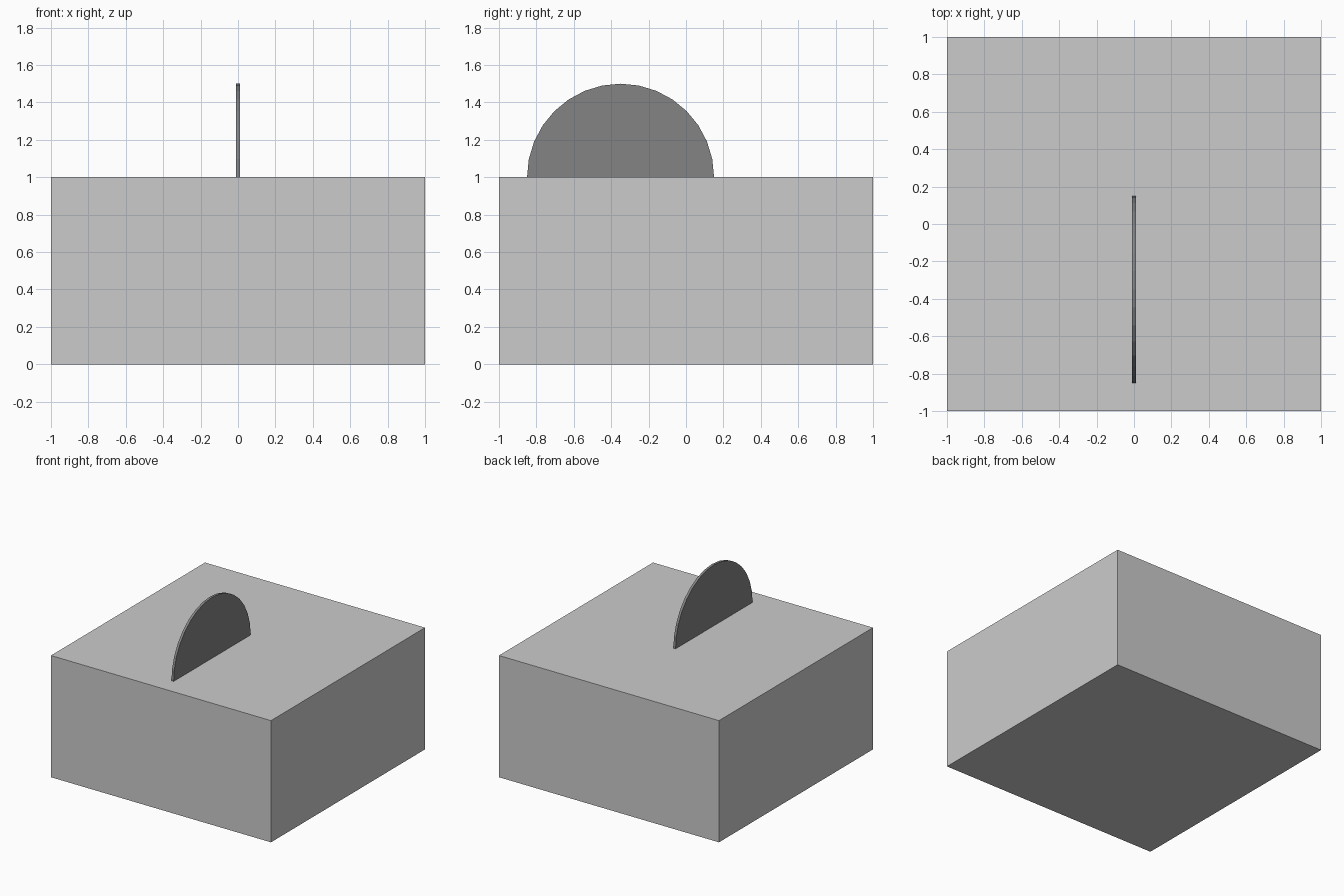
import bpy
import math

if "Cube" in bpy.data.objects:
    bpy.data.objects.remove(bpy.data.objects["Cube"])

# Table block
bpy.ops.mesh.primitive_cube_add(size=1, location=(0, 0, 0.5))
table = bpy.context.object
table.name = "table_block"
table.scale = (2, 2, 1)
bpy.ops.object.transform_apply(location=False, rotation=False, scale=True)

# Thin round blade, half sunk into the table
bpy.ops.mesh.primitive_cylinder_add(
    vertices=32, radius=0.5, depth=0.02,
    location=(0, -0.35, 1), rotation=(0, math.pi / 2, 0))
blade = bpy.context.object
blade.name = "blade"

# Dark grey for the blade
dark = bpy.data.materials.new("dark_grey")
dark.diffuse_color = (0.23, 0.23, 0.23, 1)
dark.use_nodes = True
dark.node_tree.nodes["Principled BSDF"].inputs["Base Color"].default_value = dark.diffuse_color
blade.data.materials.append(dark)
